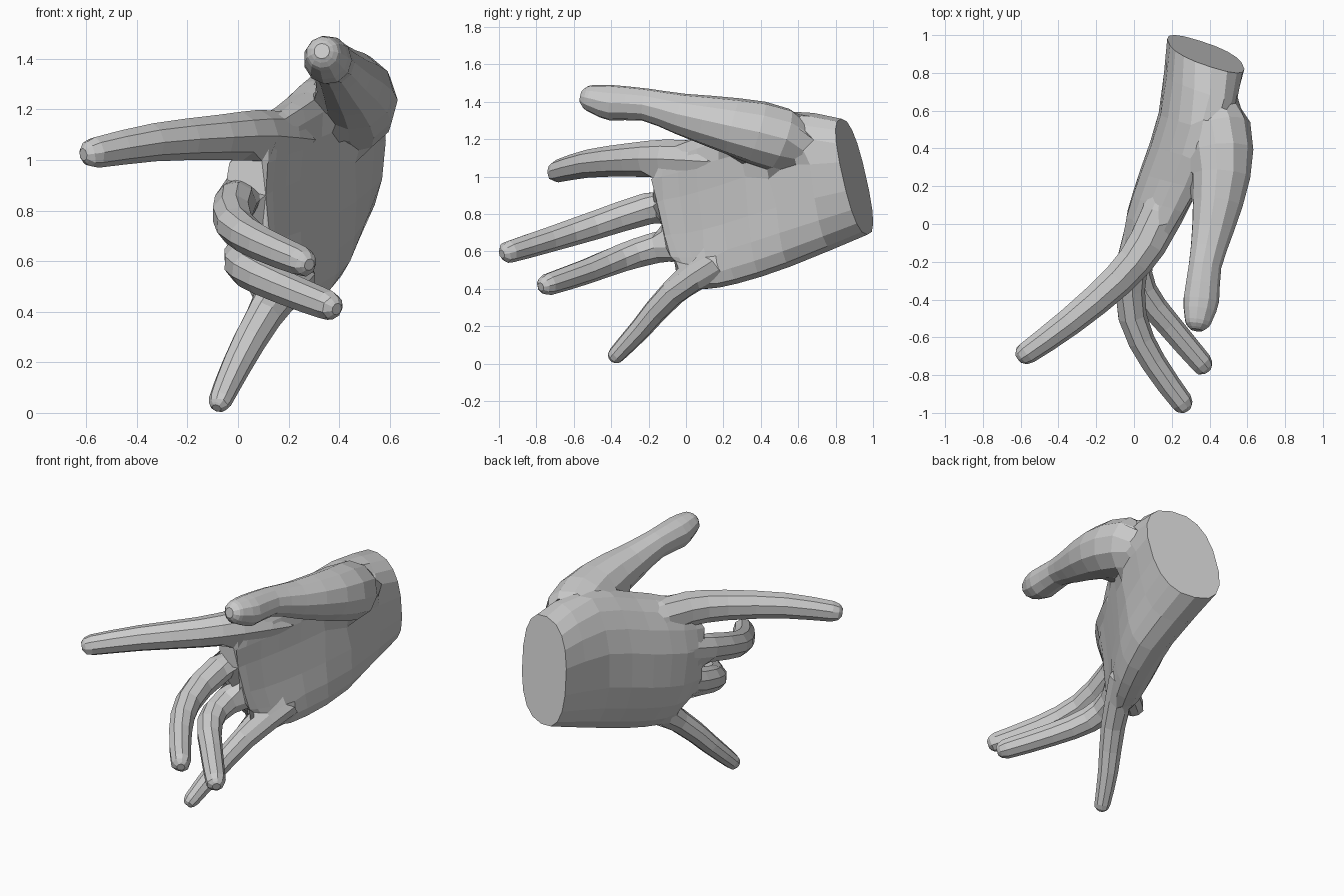
import bpy, bmesh
from math import sin, cos, pi, copysign
from mathutils import Vector

if "Cube" in bpy.data.objects:
    bpy.data.objects.remove(bpy.data.objects["Cube"])


def catmull(a, b, c, d, t):
    return 0.5 * (2 * b + (c - a) * t + (2 * a - 5 * b + 4 * c - d) * t * t
                  + (3 * b - a - 3 * c + d) * t ** 3)


def loft(name, rings, steps=2):
    """Closed skin over a row of rings, with curved in-between rings."""
    fine = []
    last = len(rings) - 1
    for i in range(last):
        four = [rings[max(0, min(last, i + k))] for k in (-1, 0, 1, 2)]
        for s in range(steps):
            fine.append([catmull(*p, s / steps) for p in zip(*four)])
    fine.append(rings[-1])
    bm = bmesh.new()
    vs = [[bm.verts.new(p) for p in ring] for ring in fine]
    n = len(vs[0])
    for r, q in zip(vs, vs[1:]):
        for i in range(n):
            j = (i + 1) % n
            bm.faces.new((r[i], r[j], q[j], q[i]))
    bm.faces.new(vs[0])
    bm.faces.new(vs[-1])
    bmesh.ops.recalc_face_normals(bm, faces=bm.faces)
    mesh = bpy.data.meshes.new(name)
    bm.to_mesh(mesh)
    bm.free()
    obj = bpy.data.objects.new(name, mesh)
    bpy.context.collection.objects.link(obj)
    return obj


def digit(name, path, radii, sides=9):
    """Tube along the path with a rounded tip."""
    c = [Vector(p) for p in path]
    radii = list(radii)
    end, r = c[-1], radii[-1]
    ahead = (c[-1] - c[-2]).normalized() * r
    c += [end + ahead * 0.6, end + ahead * 0.95]
    radii += [r * 0.8, r * 0.4]
    rings = []
    for i, r in enumerate(radii):
        t = (c[min(i + 1, len(c) - 1)] - c[max(i - 1, 0)]).normalized()
        side = t.cross(Vector((0, 0, 1))).normalized()
        up = side.cross(t)
        rings.append([c[i] + (side * cos(a) + up * sin(a)) * r
                      for a in (2 * pi * (k + 0.5) / sides for k in range(sides))])
    return loft(name, rings)


def finger(name, start, end, path):
    """Digit whose radius tapers evenly."""
    n = len(path) - 1
    return digit(name, path, [start + (end - start) * i / n for i in range(n + 1)])


def palm_ring(i, top, bottom, sides=18):
    """Rounded-box section, thinner and more bowed towards the knuckles."""
    t, b = Vector(top), Vector(bottom)
    w = Vector((0.95, -0.3, 0)) * (0.21 - 0.03 * i)
    bow = Vector((-0.1 * sin(pi * min(i, 2.5) / 5), -0.09 * (i / 4) ** 4, 0))
    ring = []
    for k in range(sides):
        a = 2 * pi * k / sides
        u, v = (copysign(abs(f) ** 0.8, f) for f in (cos(a), sin(a)))
        ring.append((t + b) / 2 + (t - b) / 2 * u + w * v + bow * (1 - u * u))
    return ring


# Palm, from the cut wrist to the knuckles
hand = loft("hand", [
    palm_ring(0, (0.41, 0.83, 1.31), (0.35, 0.97, 0.69)),
    palm_ring(1, (0.38, 0.50, 1.36), (0.34, 0.56, 0.52)),
    palm_ring(2, (0.27, 0.20, 1.27), (0.26, 0.28, 0.43)),
    palm_ring(3, (0.16, -0.02, 1.19), (0.18, 0.11, 0.40)),
    palm_ring(4, (0.10, -0.14, 1.14), (0.14, 0.04, 0.42)),
])

# Thumb with its fleshy base
thumb = digit("thumb",
              [(0.35, 0.74, 1.09), (0.445, 0.50, 1.20), (0.46, 0.25, 1.27),
               (0.415, -0.03, 1.335), (0.375, -0.22, 1.385),
               (0.355, -0.40, 1.395), (0.342, -0.49, 1.415)],
              (0.10, 0.175, 0.155, 0.112, 0.088, 0.096, 0.078), 11)

# Four fingers
index = finger("index_finger", 0.12, 0.062,
               [(0.20, 0.17, 1.08), (0.07, -0.10, 1.095), (-0.08, -0.29, 1.09),
                (-0.34, -0.515, 1.07), (-0.565, -0.68, 1.03)])
middle = finger("middle_finger", 0.095, 0.06,
                [(0.09, 0.13, 0.90), (-0.01, -0.20, 0.83), (-0.01, -0.49, 0.74),
                 (0.10, -0.73, 0.665), (0.25, -0.94, 0.60)])
ring = finger("ring_finger", 0.092, 0.06,
              [(0.12, 0.15, 0.69), (0.025, -0.16, 0.62), (0.045, -0.35, 0.565),
               (0.18, -0.53, 0.495), (0.355, -0.735, 0.425)])
little = finger("little_finger", 0.085, 0.047,
                [(0.23, 0.18, 0.55), (0.10, -0.07, 0.38),
                 (-0.005, -0.24, 0.19), (-0.07, -0.37, 0.05)])

# Weld the digits to the palm
bpy.context.view_layer.objects.active = hand
for d in (thumb, index, middle, ring, little):
    m = hand.modifiers.new(d.name, 'BOOLEAN')
    m.operation, m.solver, m.object = 'UNION', 'EXACT', d
    bpy.ops.object.modifier_apply(modifier=m.name)
    bpy.data.objects.remove(d)

# Soften the creases where the parts meet
bm = bmesh.new()
bm.from_mesh(hand.data)
bmesh.ops.remove_doubles(bm, verts=bm.verts, dist=0.008)
creases = {v for e in bm.edges if len(e.link_faces) == 2
           and e.calc_face_angle_signed(0) < -0.35 for v in e.verts}
for _ in range(3):
    bmesh.ops.smooth_vert(bm, verts=list(creases), factor=0.5,
                          use_axis_x=True, use_axis_y=True, use_axis_z=True)
bm.to_mesh(hand.data)
bm.free()
